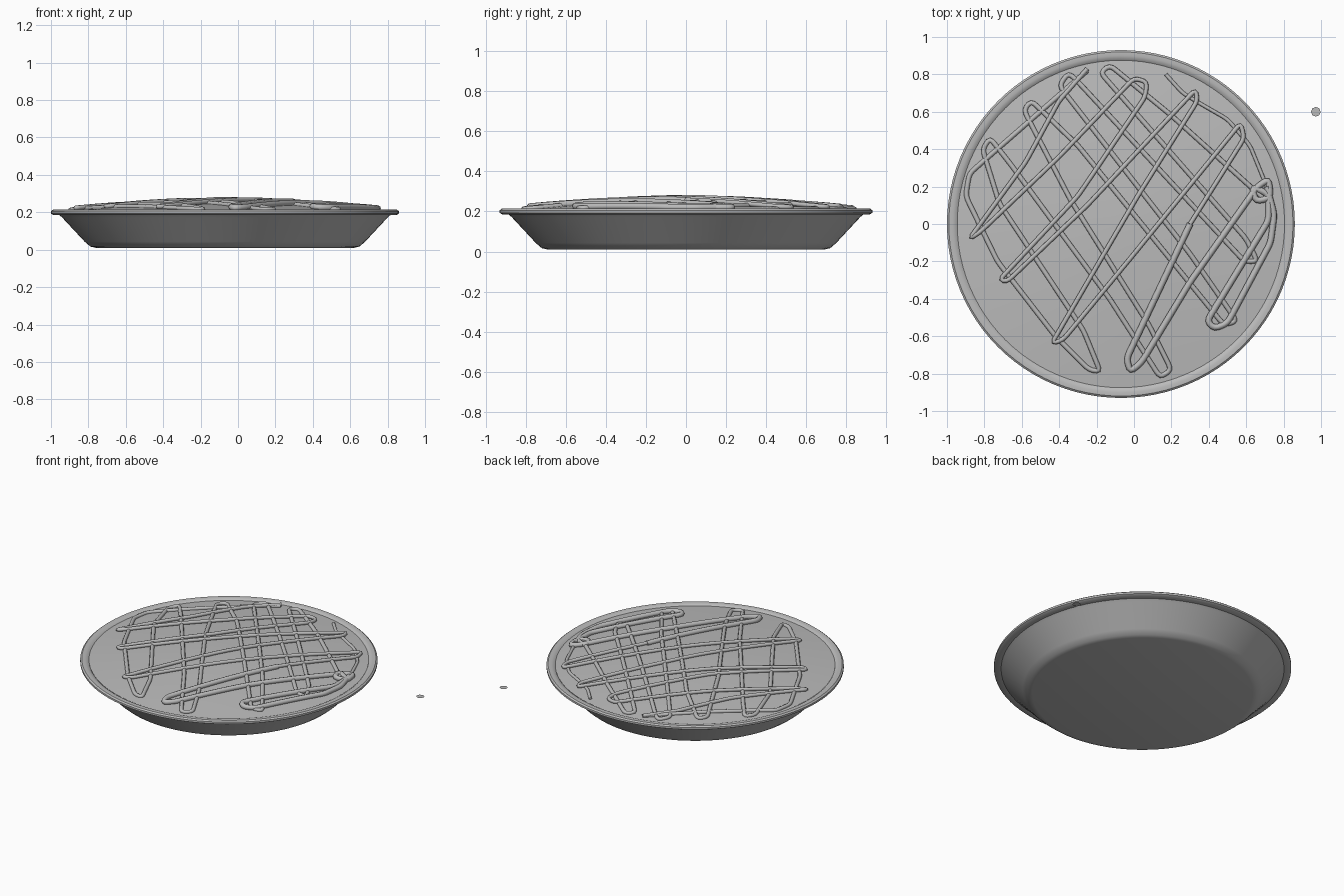
import bpy, bmesh, math
from mathutils import Vector

default_cube = bpy.data.objects.get("Cube")
if default_cube:
    bpy.data.objects.remove(default_cube, do_unlink=True)

CENTRE_X = -0.07
FILL_RADIUS = 0.875
SIDES = 96

grey = bpy.data.materials.new("plain_grey")
grey.use_nodes = True
colour = (0.5, 0.5, 0.5, 1)
grey.diffuse_color = colour
grey.node_tree.nodes["Principled BSDF"].inputs["Base Color"].default_value = colour


def dome_height(x, y):
    """Height of the filling's gently domed top."""
    r = min(math.hypot(x - CENTRE_X, y) / FILL_RADIUS, 1)
    return 0.205 + 0.054 * (1 - r ** 1.6)


def add_object(name, data):
    obj = bpy.data.objects.new(name, data)
    bpy.context.collection.objects.link(obj)
    data.materials.append(grey)
    return obj


def smooth(obj, degrees):
    bpy.ops.object.select_all(action="DESELECT")
    obj.select_set(True)
    bpy.context.view_layer.objects.active = obj
    bpy.ops.object.shade_smooth_by_angle(angle=math.radians(degrees))


def revolve(name, profile, degrees=35):
    """Spin a (radius, height) profile around the dish axis."""
    bm = bmesh.new()
    verts = [bm.verts.new((r, 0, z)) for r, z in profile]
    edges = [bm.edges.new(pair) for pair in zip(verts, verts[1:])]
    bmesh.ops.spin(bm, geom=verts + edges, cent=(0, 0, 0), axis=(0, 0, 1),
                   angle=math.tau, steps=SIDES, use_duplicate=False)
    bmesh.ops.remove_doubles(bm, verts=bm.verts, dist=0.0005)
    bmesh.ops.recalc_face_normals(bm, faces=bm.faces)
    mesh = bpy.data.meshes.new(name)
    bm.to_mesh(mesh)
    bm.free()
    obj = add_object(name, mesh)
    obj.location.x = CENTRE_X
    smooth(obj, degrees)
    return obj


def resample(points, step=0.02, passes=2):
    """Split a polyline evenly and round off its corners."""
    out = []
    for a, b in zip(points, points[1:]):
        count = max(1, round((b - a).length / step))
        out += [a.lerp(b, i / count) for i in range(count)]
    out.append(points[-1])
    for _ in range(passes):
        middle = [(p + q * 2 + r) / 4 for p, q, r in zip(out, out[1:], out[2:])]
        out = [out[0]] + middle + [out[-1]]
    return out


def drizzle(name, waypoints, radius, lift):
    """Lay a round strand along the domed filling."""
    path = resample([Vector(p) for p in waypoints])
    curve = bpy.data.curves.new(name, "CURVE")
    curve.dimensions = "3D"
    curve.bevel_depth = radius
    curve.bevel_resolution = 2
    curve.use_fill_caps = True
    spline = curve.splines.new("POLY")
    spline.points.add(len(path) - 1)
    for point, p in zip(spline.points, path):
        point.co = (p.x, p.y, dome_height(p.x, p.y) + lift, 1)
    spline.use_smooth = True
    return add_object(name, curve)


# Dish with sloped wall, rounded foot and rolled rim
revolve("pie_dish", [
    (0, 0.01), (0.69, 0.01), (0.72, 0.017), (0.75, 0.043), (0.87, 0.172),
    (0.885, 0.185), (0.918, 0.186), (0.93, 0.193), (0.93, 0.206),
    (0.92, 0.214), (0.9, 0.215), (0.885, 0.211), (FILL_RADIUS, 0.204)])

# Domed filling
rings = 16
radii = [FILL_RADIUS * (1 - i / rings) for i in range(rings + 1)]
revolve("filling", [(r, dome_height(CENTRE_X + r, 0)) for r in radii])

# Lower drizzle: zigzag running from back left to front right
drizzle("lower_drizzle", [
    (-0.25, 0.82), (-0.88, 0.27), (-0.9, 0.15), (-0.73, -0.2),
    (-0.42, -0.6), (-0.24, -0.78), (-0.18, -0.79), (-0.27, -0.57),
    (-0.72, 0.11), (-0.81, 0.4), (-0.77, 0.46), (-0.66, 0.32),
    (-0.13, -0.4), (0.14, -0.82), (0.2, -0.78), (0.08, -0.54),
    (-0.34, 0.13), (-0.59, 0.61), (-0.55, 0.66), (-0.3, 0.42),
    (0.48, -0.54), (0.55, -0.52), (0.3, -0.16),
    (-0.4, 0.74), (-0.35, 0.81), (-0.29, 0.75),
    (0.59, -0.2), (0.66, -0.2), (0.6, -0.08),
    (-0.18, 0.81), (-0.13, 0.85), (0.2, 0.58), (0.7, 0.13)], 0.013, 0.004)

# Upper drizzle: zigzag running from front left to back right
drizzle("upper_drizzle", [
    (-0.25, 0.83), (-0.4, 0.66), (-0.58, 0.33), (-0.88, -0.08),
    (-0.82, -0.04), (-0.4, 0.36), (0, 0.78), (0.07, 0.76), (0.06, 0.68),
    (-0.3, 0.15), (-0.72, -0.3), (-0.68, -0.31), (-0.25, 0.1),
    (0.33, 0.72), (0.34, 0.66), (0.02, 0.15), (-0.44, -0.64), (-0.38, -0.62),
    (0, -0.16), (0.57, 0.54), (0.59, 0.46), (0.3, 0)], 0.012, 0.012)

# Thick drizzle looping along the right side
drizzle("side_drizzle", [
    (0.3, 0), (-0.04, -0.72), (-0.02, -0.79), (0.04, -0.74),
    (0.3, -0.31), (0.66, 0.2), (0.72, 0.24), (0.73, 0.14), (0.65, 0.12),
    (0.63, 0.2), (0.72, 0.16), (0.72, 0.02), (0.39, -0.52), (0.43, -0.56),
    (0.5, -0.53), (0.73, -0.1), (0.75, 0.05), (0.71, 0.2)], 0.017, 0.01)

# Thin tail of the drizzle along the back right edge
drizzle("drizzle_tail", [
    (0.71, 0.2), (0.62, 0.42), (0.5, 0.56), (0.36, 0.64), (0.26, 0.7),
    (0.17, 0.8)], 0.01, 0.002)

# Flat crumb lying beside the dish
bm = bmesh.new()
crumb_circle = bmesh.ops.create_circle(bm, cap_ends=True, segments=8, radius=0.026)
mesh = bpy.data.meshes.new("crumb")
bm.to_mesh(mesh)
bm.free()
crumb = add_object("crumb", mesh)
crumb.location = (0.972, 0.6, 0)
